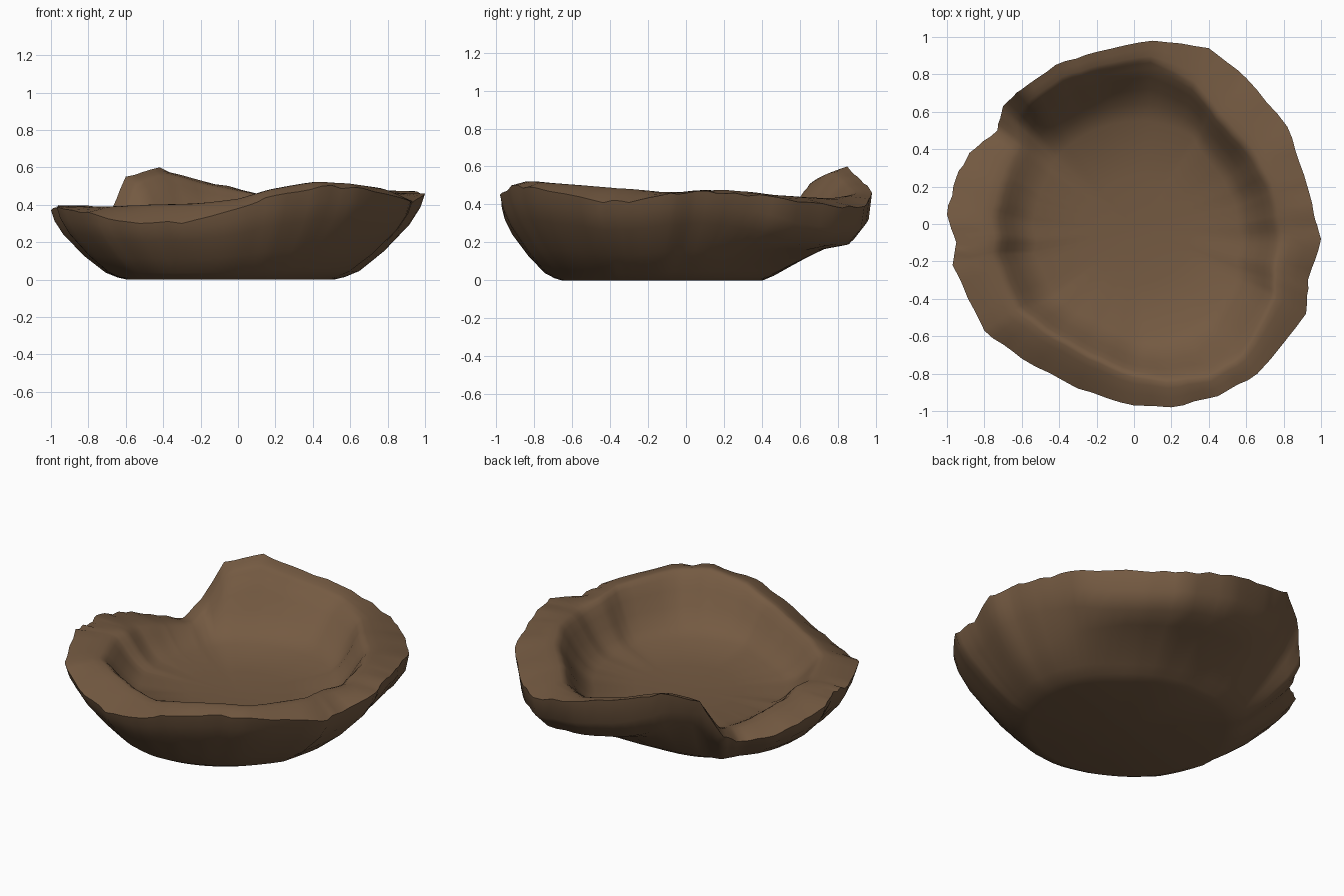
import bpy, bmesh, math, random
from mathutils import Vector

if "Cube" in bpy.data.objects:
    bpy.data.objects.remove(bpy.data.objects["Cube"])

random.seed(4)

# Broken rim: x, y, edge height, crest radius factor, crest height
RIM = [
    (1.00, -.08, .46, .77, .45), (.96, .06, .47, .78, .46), (.91, .26, .46, .79, .47),
    (.82, .52, .43, .75, .45), (.60, .78, .39, .74, .44), (.40, .94, .39, .79, .43),
    (.10, .98, .46, .88, .44), (-.20, .92, .53, .89, .49), (-.42, .85, .60, .89, .55),
    (-.60, .72, .55, .89, .50), (-.70, .63, .32, .86, .31), (-.73, .50, .25, .82, .27),
    (-.88, .38, .28, .76, .30), (-.95, .25, .32, .74, .33), (-1.0, .05, .37, .74, .36),
    (-.95, -.10, .39, .76, .38), (-.97, -.22, .39, .76, .38), (-.80, -.57, .36, .78, .39),
    (-.60, -.72, .31, .79, .405), (-.30, -.88, .30, .80, .41), (0, -.97, .38, .83, .43),
    (.20, -.98, .45, .85, .48), (.45, -.92, .50, .88, .52), (.66, -.80, .49, .87, .51),
    (.92, -.48, .42, .81, .49), (.93, -.30, .41, .80, .48),
]
# Outer wall: fraction from base to edge, fraction of edge height
WALL = [(.12, .03), (.28, .10), (.55, .33), (.83, .64), (.95, .84), (1, 1)]
BACK = [(.10, .05), (.20, .12), (.62, .42), (.84, .48), (.97, .70), (1, 1)]
# Inner wall: fraction from crest to floor, fraction of the drop
INNER = [(.10, .06), (.25, .25), (.45, .56), (.70, .84), (1, 1)]
SUB = 4
FLOOR_Z = .21


def rim_points():
    """Subdivide the rim outline, bulging and chipping the in-between points."""
    out = []
    for i, a in enumerate(RIM):
        b = RIM[(i + 1) % len(RIM)]
        for k in range(SUB):
            t = k / SUB
            p = [u + (v - u) * t for u, v in zip(a, b)]
            if k:
                c = 1 + random.uniform(-.003, .006)
                p[0] *= c
                p[1] *= c
                p[2] += random.uniform(-.01, .008)
            out.append(p)
    return out


def column(p):
    """One section of the bowl from the base, over the rim, to the floor."""
    x, y, ze, f, zc = p
    ang = math.atan2(y, x)
    d = Vector((math.cos(ang), math.sin(ang), 0))
    edge = Vector((x, y, 0))
    # Dented wall at the back
    w = 1.5 * max(0, 1 - abs(ang - math.radians(72)) / math.radians(62))
    w = min(1, w)
    w = w * w * (3 - 2 * w)
    base = Vector((-.04, -.10, 0)) + d * (.555 - .05 * w)
    # Low part of the rim keeps the wall below it at full height
    hw = max(ze, .36)
    pts = [base.copy()]
    for (t0, h0), (t1, h1) in zip(WALL, BACK):
        q = base.lerp(edge, t0 + (t1 - t0) * w)
        h = h0 + (h1 - h0) * w
        q.z = h * (hw + (ze - hw) * h)
        pts.append(q)
    # Worn, sloping rim
    crest = edge * f
    crest.z = zc
    for t, lift in ((.35, .008), (.7, .014), (.9, .008)):
        q = edge.lerp(crest, t)
        q.z = ze + (zc - ze) * t + lift
        pts.append(q)
    pts.append(crest)
    # Inside wall and floor
    mid = Vector((.02, -.03, 0))
    r = min(.58, (crest - mid).xy.length - .20)
    floor = mid + d * r
    floor.z = FLOOR_Z
    for t, h in INNER:
        q = crest.lerp(floor, t)
        q.z = zc + (FLOOR_Z - zc) * h
        pts.append(q)
    pts.append(mid + d * .28 + Vector((0, 0, FLOOR_Z - .025)))
    return pts


# Broken bowl
bm = bmesh.new()
cols = [[bm.verts.new(v) for v in column(p)] for p in rim_points()]
bottom = bm.verts.new((-.04, -.10, 0))
centre = bm.verts.new((.02, -.03, FLOOR_Z - .03))
for i, a in enumerate(cols):
    b = cols[(i + 1) % len(cols)]
    for j in range(len(a) - 1):
        bm.faces.new((a[j], b[j], b[j + 1], a[j + 1]))
    bm.faces.new((bottom, b[0], a[0]))
    bm.faces.new((centre, a[-1], b[-1]))
bmesh.ops.recalc_face_normals(bm, faces=bm.faces)
# Soften the inside only
edge_id = len(WALL)
soft = [v for c in cols for v in c[edge_id + 1:]]
for _ in range(4):
    bmesh.ops.smooth_vert(bm, verts=soft, factor=.3,
                          use_axis_x=False, use_axis_y=False, use_axis_z=True)
mesh = bpy.data.meshes.new("broken_bowl")
bm.to_mesh(mesh)
bm.free()

clay = bpy.data.materials.new("brown_clay")
clay.diffuse_color = (.175, .102, .054, 1)
clay.use_nodes = True
clay.node_tree.nodes["Principled BSDF"].inputs["Base Color"].default_value = clay.diffuse_color
mesh.materials.append(clay)
bowl = bpy.data.objects.new("broken_bowl", mesh)
bpy.context.collection.objects.link(bowl)
bpy.context.view_layer.objects.active = bowl
bowl.select_set(True)
bpy.ops.object.shade_smooth_by_angle(angle=math.radians(50))
